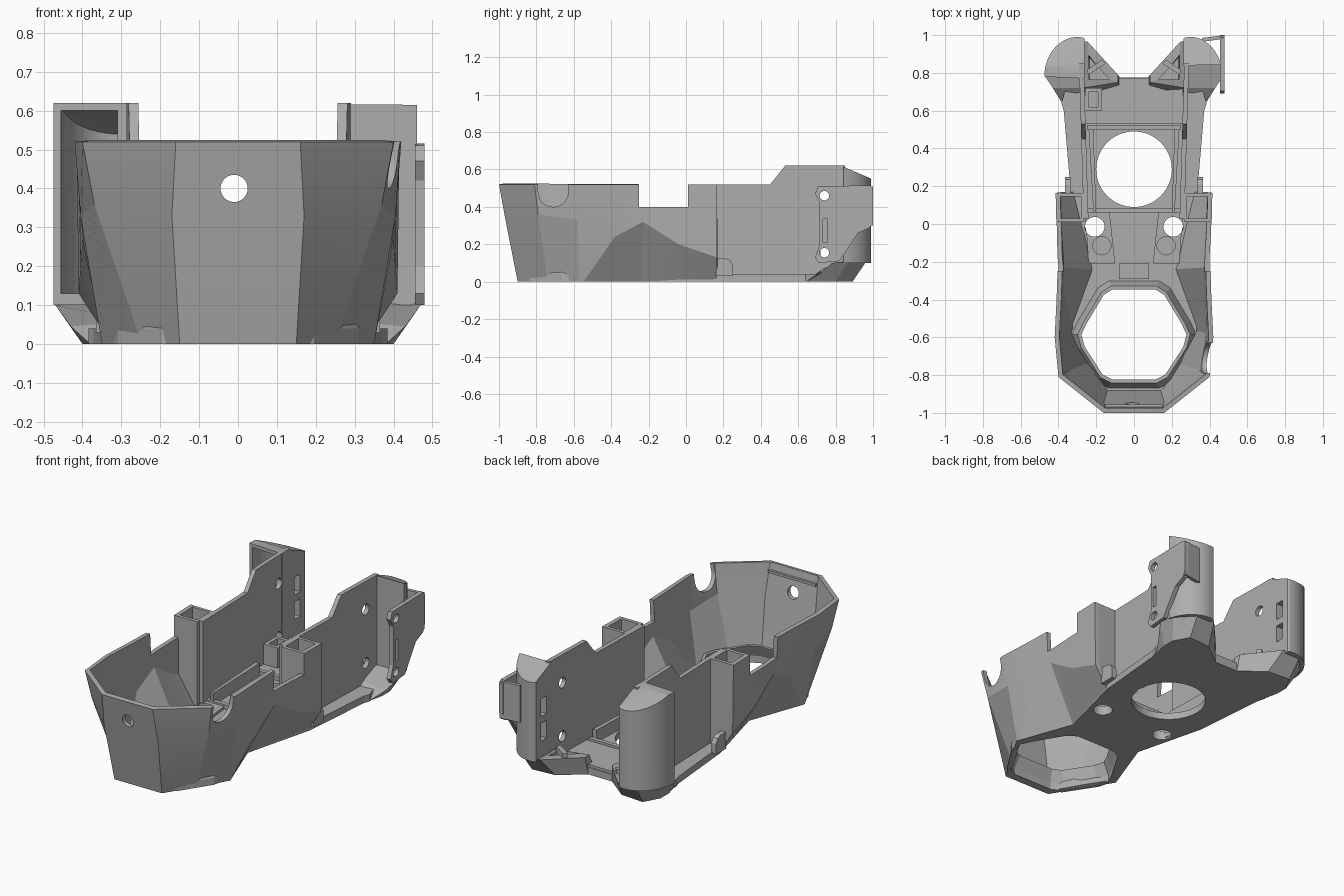
import bpy
import bmesh
from math import cos, sin, pi, radians

if "Cube" in bpy.data.objects:
    bpy.data.objects.remove(bpy.data.objects["Cube"])

grey = bpy.data.materials.new("plain_grey")
grey.use_nodes = True
COLOR = (0.42, 0.42, 0.42, 1)
grey.diffuse_color = COLOR
grey.node_tree.nodes["Principled BSDF"].inputs["Base Color"].default_value = COLOR


def loft(name, rings, closed=True, caps=True):
    """Skin a stack of point rings."""
    bm = bmesh.new()
    rows = [[bm.verts.new(p) for p in ring] for ring in rings]
    n = len(rows[0])
    for a, b in zip(rows, rows[1:]):
        for i in range(n if closed else n - 1):
            j = (i + 1) % n
            bm.faces.new((a[i], a[j], b[j], b[i]))
    if caps:
        bm.faces.new(rows[0][::-1])
        bm.faces.new(rows[-1])
    if closed:
        bmesh.ops.recalc_face_normals(bm, faces=bm.faces)
    mesh = bpy.data.meshes.new(name)
    bm.to_mesh(mesh)
    bm.free()
    mesh.materials.append(grey)
    obj = bpy.data.objects.new(name, mesh)
    bpy.context.collection.objects.link(obj)
    return obj


def prism(name, pts, lo, hi, axis="z"):
    place = {"x": lambda p, t: (t, p[0], p[1]),
             "y": lambda p, t: (p[0], t, p[1]),
             "z": lambda p, t: (p[0], p[1], t)}[axis]
    return loft(name, [[place(p, t) for p in pts] for t in (lo, hi)])


def box(name, x0, x1, y0, y1, z0, z1):
    x0, x1 = sorted((x0, x1))
    return prism(name, [(x0, y0), (x1, y0), (x1, y1), (x0, y1)], z0, z1)


def disc(cx, cy, r, n=32):
    return [(cx + r * cos(2 * pi * i / n), cy + r * sin(2 * pi * i / n)) for i in range(n)]


def apply(obj, kind, **settings):
    mod = obj.modifiers.new(kind.lower(), kind)
    for key, value in settings.items():
        setattr(mod, key, value)
    bpy.context.view_layer.objects.active = obj
    bpy.ops.object.modifier_apply(modifier=mod.name)


def cut(obj, *cutters):
    for c in cutters:
        c.hide_render = True
        apply(obj, "BOOLEAN", operation="DIFFERENCE", object=c, solver="EXACT")
        bpy.data.objects.remove(c)


def smooth(obj, angle):
    bpy.ops.object.select_all(action="DESELECT")
    obj.select_set(True)
    bpy.context.view_layer.objects.active = obj
    bpy.ops.object.shade_smooth_by_angle(angle=radians(angle))


def mirrored(half):
    """Complete a half outline, left side first reversed, then right."""
    return [(-p[0], *p[1:]) for p in reversed(half)] + half


# Front hull: faceted tapering shell
top = [(.16, -1, .52), (.40, -.81, .52), (.42, -.6, .52), (.41, -.4, .52), (.405, -.25, .52),
       (.41, -.04, .52), (.415, .165, .52)]
mid = [(.17, -.965, .33), (.37, -.79, .36), (.405, -.58, .33), (.395, -.38, .24),
       (.395, -.23, .32), (.405, -.04, .2), (.41, .165, .13)]
low = [(.15, -.9, 0), (.247, -.74, 0), (.35, -.57, 0), (.342, -.548, 0), (.23, -.24, 0),
       (.274, -.04, 0), (.325, .165, 0)]
hull = loft("front_hull", [mirrored(r) for r in (low, mid, top)], closed=False, caps=False)
apply(hull, "SOLIDIFY", thickness=.025, offset=-1, use_even_offset=True)
cut(hull,
    box("gap_cutter", -.6, .6, -.25, .01, .4, .7),
    prism("front_hole_cutter", disc(-.01, .4, .035), -1.1, -.85, "y"),
    prism("side_notch_cutter", disc(-.71, .48, .08), .3, .6, "x"),
    box("side_notch_top_cutter", .3, .6, -.79, -.63, .48, .7))
smooth(hull, 12)

# Slot ledge inside the front rim
box("front_rim_ledge", -.15, .15, -.985, -.955, .47, .485)

# Floor plate with openings
floor = prism("floor", mirrored([(.15, -.9), (.35, -.57), (.23, -.24), (.335, .17), (.372, .6),
                                 (.385, .64), (.36, .72), (.24, .76), (.07, .775)]), 0, .04)
hexagon = [(.13, -.31), (.185, -.345), (.29, -.52), (.32, -.585), (.3, -.66), (.19, -.83),
           (.13, -.86)]
duct_outline = mirrored(hexagon)


def duct_ring(scale, z):
    return [(x * scale, -.585 + (y + .585) * scale, z) for x, y in duct_outline]


cut(floor,
    loft("duct_cutter", [duct_ring(.98, -.1), duct_ring(.98, .2)]),
    prism("fan_cutter", disc(0, .29, .2, 64), -.1, .2))

# Sloped collar around the front opening
loft("duct_collar", [duct_ring(s, z) for s, z in
                     ((1.03, 0), (1.03, .04), (.93, .11), (.87, .11), (.97, .04), (.97, 0), (1.03, 0))],
     caps=False)

# Raised rails around the round opening
for y in (.50, .06):
    box("cross_rail", -.25, .25, y, y + .025, .03, .065)
box("vent_step", -.08, .08, -.29, -.21, .03, .06)
box("rear_step", -.26, .26, .53, .77, .03, .055)
pocket = box("side_pocket", -.26, -.17, .6, .72, .03, .17)
cut(pocket, box("pocket_cutter", -.24, -.19, .62, .70, .06, .3))


def slope_cutter(drop):
    """Wedge that trims everything above the rear slope of a pod."""
    return prism("pod_slope_cutter", [(.83, .62 - drop), (1.1, .503 - drop), (1.1, .8),
                                      (.83, .8)], -1, 1, "x")


def arc(rx, ry, start, steps):
    """Part of the rounded pod outline, beginning at an angle in degrees."""
    angles = [radians(start + (100 - start) * i / steps) for i in range(steps + 1)]
    return [(.30 + rx * cos(a), .78 + ry * sin(a)) for a in angles]


for side, word in ((1, "left"), (-1, "right")):
    def flip(pts):
        return [(side * p[0], *p[1:]) for p in pts]

    # Bosses with through holes beside the vents
    boss = prism(word + "_boss", flip([(.1, -.21), (.24, -.21), (.26, .07), (.13, .07)]), .03, .055)
    for part in (boss, floor):
        cut(part, prism("boss_cutter", disc(side * .208, -.015, .052), -.1, .2))
    cut(boss, prism("recess_cutter", disc(side * .17, -.115, .048), .042, .2))

    # Long inner wall, slightly splayed in plan
    wall = prism(word + "_side_wall", [(.03, .01), (.03, .52), (.45, .52), (.53, .62), (.85, .62),
                                       (.85, .02)], side * .257, side * .282, "x")
    for v in wall.data.vertices:
        v.co.x += side * (v.co.y - .55) * .03
    cut(wall, *[prism("screw_cutter", disc(.74, z, .03), side * .2, side * .4, "x")
                for z in (.155, .46)])
    prism(word + "_guide_rail", flip([(.2, .06), (.215, .06), (.24, .5), (.215, .5)]), .03, .11)

    # Hollow column behind the hull
    prism(word + "_column_back", flip([(.255, .01), (.325, .01), (.405, .13), (.412, .52),
                                       (.255, .52)]), .145, .164, "y")
    prism(word + "_column_front", flip([(.265, .02), (.28, .02), (.39, .2), (.39, .52),
                                        (.265, .52)]), .01, .03, "y")
    box(word + "_column_inner", side * .265, side * .28, .01, .16, .02, .52)

    # Small rounded clip on the ledge
    prism(word + "_clip", [(.16, .03), (.25, .03), (.25, .09), (.235, .115), (.21, .125),
                           (.16, .125)], side * .335, side * .365, "x")

    # Pod base: chamfered foot with a diagonal inner face
    foot = [(.27, .66, 0), (.07, .72, 0), (.075, .775, 0), (.21, .88, 0), (.35, .89, 0),
            (.4, .8, 0), (.4, .73, 0), (.38, .64, 0)]
    rim = [(.27, .72, .06), (.085, .75, .1), (.085, .79, .1), (.245, .965, .11),
           (.36, .965, .11), (.45, .87, .11), (.47, .78, .1), (.43, .72, .045)]
    base = loft(word + "_pod_base", [flip(foot), flip(rim)])
    cut(base, loft("base_cutter", [[(side * x, y, z) for x, y in ring] for ring, z in (
        ([(.13, .765), (.235, .765), (.235, .88)], .05),
        ([(.13, .765), (.25, .765), (.25, .92)], .2))]))
    # Strut across the diagonal pocket
    prism(word + "_pocket_strut", flip([(.15, .85), (.24, .79), (.25, .815), (.17, .87)]), .05, .13)

    # Pod shell: rounded and hollow, sloping at the back; only the right one is open to the front
    if side > 0:
        outline = arc(.168, .21, 17, 16) + [(.262, .98), (.262, .84)]
        hollow = [(.31, .865), (.42, .865)] + arc(.148, .19, 30, 10)
    else:
        outline = arc(.175, .21, 0, 16) + [(.262, .98), (.262, .77)]
        hollow = [(.31, .6), (.455, .6)] + arc(.155, .19, 0, 12)
    cavity = prism("pod_cavity_cutter", flip(hollow + [(.31, .965)]), .13, .6)
    cut(cavity, slope_cutter(.02))
    pod = prism(word + "_pod_shell", flip(outline), .1, .62)
    cut(pod, cavity, slope_cutter(0),
        *[box("slot_cutter", side * .2, side * .33, .885, .935, z, z + .1) for z in (.2, .34)])
    smooth(pod, 25)

# Mounting flange on the left pod
flange = prism("left_flange", [(.705, .51), (.69, .47), (.715, .42), (.715, .2), (.69, .13),
                               (.71, .1), (.82, .11), (.92, .26), (.985, .29), (1, .33),
                               (1, .5), (.985, .515)], .455, .48, "x")
cut(flange,
    prism("upper_screw_cutter", disc(.74, .46, .025), .4, .6, "x"),
    prism("lower_screw_cutter", disc(.74, .155, .025), .4, .6, "x"),
    box("flange_slot_cutter", .4, .6, .733, .757, .21, .335))
prism("left_flange_web", [(.36, .965), (.478, .98), (.478, 1), (.36, .985)], .3, .51)
